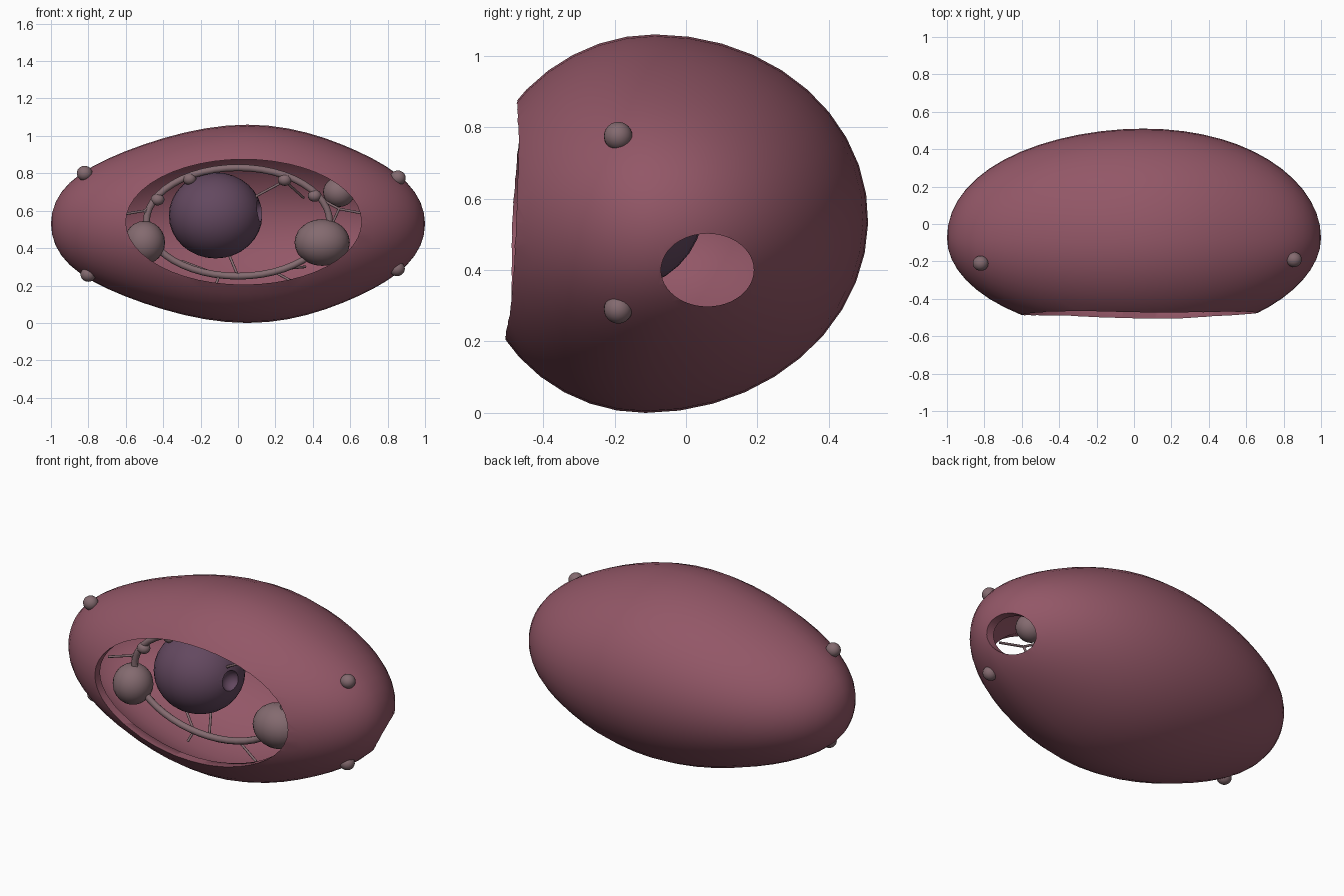
import bpy, bmesh
from math import sin, cos, pi
from mathutils import Matrix

if "Cube" in bpy.data.objects:
    bpy.data.objects.remove(bpy.data.objects["Cube"])


def material(name, rgb):
    m = bpy.data.materials.new(name)
    m.diffuse_color = (*rgb, 1)
    m.use_nodes = True
    m.node_tree.nodes["Principled BSDF"].inputs["Base Color"].default_value = m.diffuse_color
    return m


ROSE = material("rose", (0.29, 0.095, 0.135))
PURPLE = material("purple", (0.125, 0.065, 0.115))
GREY = material("grey_pink", (0.23, 0.145, 0.16))


def add(name, bm, mat=None):
    me = bpy.data.meshes.new(name)
    bm.to_mesh(me)
    bm.free()
    ob = bpy.data.objects.new(name, me)
    bpy.context.collection.objects.link(ob)
    if mat:
        me.materials.append(mat)
    return ob


def ball(name, loc, radii, mat=None, seg=24):
    bm = bmesh.new()
    bmesh.ops.create_uvsphere(bm, u_segments=seg, v_segments=seg // 2, radius=1)
    bmesh.ops.scale(bm, vec=radii, verts=bm.verts)
    bmesh.ops.translate(bm, vec=loc, verts=bm.verts)
    return add(name, bm, mat)


def elliptic_cutter(name, axis, loc, radii, depth):
    # elliptical prism along x or y; radii are (horizontal, vertical)
    bm = bmesh.new()
    bmesh.ops.create_cone(bm, cap_ends=True, segments=48, radius1=1, radius2=1, depth=depth)
    bmesh.ops.scale(bm, vec=(radii[0], radii[1], 1), verts=bm.verts)
    bmesh.ops.rotate(bm, matrix=Matrix.Rotation(pi / 2, 3, 'X'), verts=bm.verts)
    if axis == 'X':
        bmesh.ops.rotate(bm, matrix=Matrix.Rotation(pi / 2, 3, 'Z'), verts=bm.verts)
    bmesh.ops.translate(bm, vec=loc, verts=bm.verts)
    return add(name, bm)


def finish(ob, cutters=()):
    for c in cutters:
        c.hide_render = True
        m = ob.modifiers.new("cut", 'BOOLEAN')
        m.operation, m.solver, m.object = 'DIFFERENCE', 'EXACT', c
    bpy.ops.object.select_all(action='DESELECT')
    bpy.context.view_layer.objects.active = ob
    ob.select_set(True)
    bpy.ops.object.convert(target='MESH')
    for c in cutters:
        bpy.data.objects.remove(c)
    bpy.ops.object.shade_smooth_by_angle(angle=0.9)


def tube(name, pts, r, closed=False):
    cu = bpy.data.curves.new(name, 'CURVE')
    cu.dimensions = '3D'
    cu.bevel_depth, cu.bevel_resolution, cu.use_fill_caps = r, 3, True
    sp = cu.splines.new('POLY')
    sp.points.add(len(pts) - 1)
    for p, co in zip(sp.points, pts):
        p.co = (*co, 1)
    sp.use_cyclic_u = closed
    cu.materials.append(GREY)
    ob = bpy.data.objects.new(name, cu)
    bpy.context.collection.objects.link(ob)
    finish(ob)


# outer shell: egg body, fuller at the back, with front window and side hole
bm = bmesh.new()
bmesh.ops.create_uvsphere(bm, u_segments=40, v_segments=28, radius=1)
bmesh.ops.rotate(bm, matrix=Matrix.Rotation(pi / 2, 3, 'Y'), verts=bm.verts)
for v in bm.verts:
    w = v.co.x ** 2
    v.co.y = v.co.y * (0.61 if v.co.y > 0 else 0.505) - 0.1 * (1 - 0.25 * w)
    v.co.z = 0.53 + v.co.z * 0.53 * (1 - 0.28 * w * (1 - w))
    v.co.y += 0.025 * (v.co.z - 0.53) * (1 - w)
    v.co.x += 0.05 * (1 - w) ** 2
shell = add("membrane_shell", bm, ROSE)
sol = shell.modifiers.new("wall", 'SOLIDIFY')
sol.thickness, sol.offset = 0.045, -1
finish(shell, [
    elliptic_cutter("window_cutter", 'Y', (0.03, -0.55, 0.54), (0.63, 0.335), 0.8),
    elliptic_cutter("side_cutter", 'X', (0.95, 0.06, 0.4), (0.13, 0.102), 0.6)])

# nucleus with a small socket on its right
nucleus = ball("nucleus", (-0.12, -0.19, 0.575), (0.25, 0.24, 0.23), PURPLE, 32)
finish(nucleus, [ball("socket_cutter", (0.13, -0.24, 0.6), (0.06, 0.06, 0.06))])

# organelle balls inside, and studs outside
for name, loc, rad in [
        ("left_organelle", (-0.5, -0.27, 0.43), (0.11, 0.11, 0.115)),
        ("right_organelle", (0.45, -0.26, 0.43), (0.148, 0.125, 0.125)),
        ("upper_organelle", (0.54, -0.22, 0.7), (0.085, 0.08, 0.08)),
        ("stud_top_left", (-0.82, -0.21, 0.8), (0.042, 0.04, 0.04)),
        ("stud_low_left", (-0.8, -0.2, 0.26), (0.042, 0.04, 0.04)),
        ("stud_top_right", (0.855, -0.19, 0.775), (0.042, 0.04, 0.04)),
        ("stud_low_right", (0.85, -0.19, 0.29), (0.042, 0.04, 0.04))]:
    finish(ball(name, loc, rad, GREY))

# ring of tubing round the nucleus
tube("ring", [(0.49 * cos(a), -0.27, 0.54 + 0.29 * sin(a))
              for a in [2 * pi * i / 48 for i in range(48)]], 0.019, True)

# beads on the ring
for i, (x, z) in enumerate([(-0.43, 0.66), (-0.26, 0.77), (0.25, 0.765), (0.41, 0.68)]):
    finish(ball(f"bead_{i}", (x, -0.27, z), (0.037, 0.034, 0.032), GREY, 16))

# thin strands tying ring, nucleus and shell together
strands = [
    [(-0.43, -0.27, 0.66), (-0.5, -0.28, 0.6), (-0.62, -0.33, 0.58)],
    [(-0.5, -0.28, 0.6), (-0.46, -0.27, 0.5)],
    [(0.41, -0.27, 0.68), (0.54, -0.28, 0.61), (0.7, -0.29, 0.58)],
    [(0.54, -0.28, 0.61), (0.49, -0.27, 0.5)],
    [(0.25, -0.27, 0.76), (0.1, -0.24, 0.68), (0.07, -0.23, 0.62)],
    [(0.25, -0.27, 0.76), (0.35, -0.1, 0.67)],
    [(0.0, -0.27, 0.25), (-0.05, -0.18, 0.37)],
    [(-0.1, -0.27, 0.255), (-0.3, -0.1, 0.33)],
    [(0.2, -0.27, 0.27), (0.33, -0.3, 0.2)],
    [(-0.1, -0.27, 0.255), (-0.12, -0.3, 0.2)],
    [(0.25, -0.27, 0.29), (0.36, -0.15, 0.3)]]
for i, pts in enumerate(strands):
    tube(f"strand_{i}", pts, 0.007)
